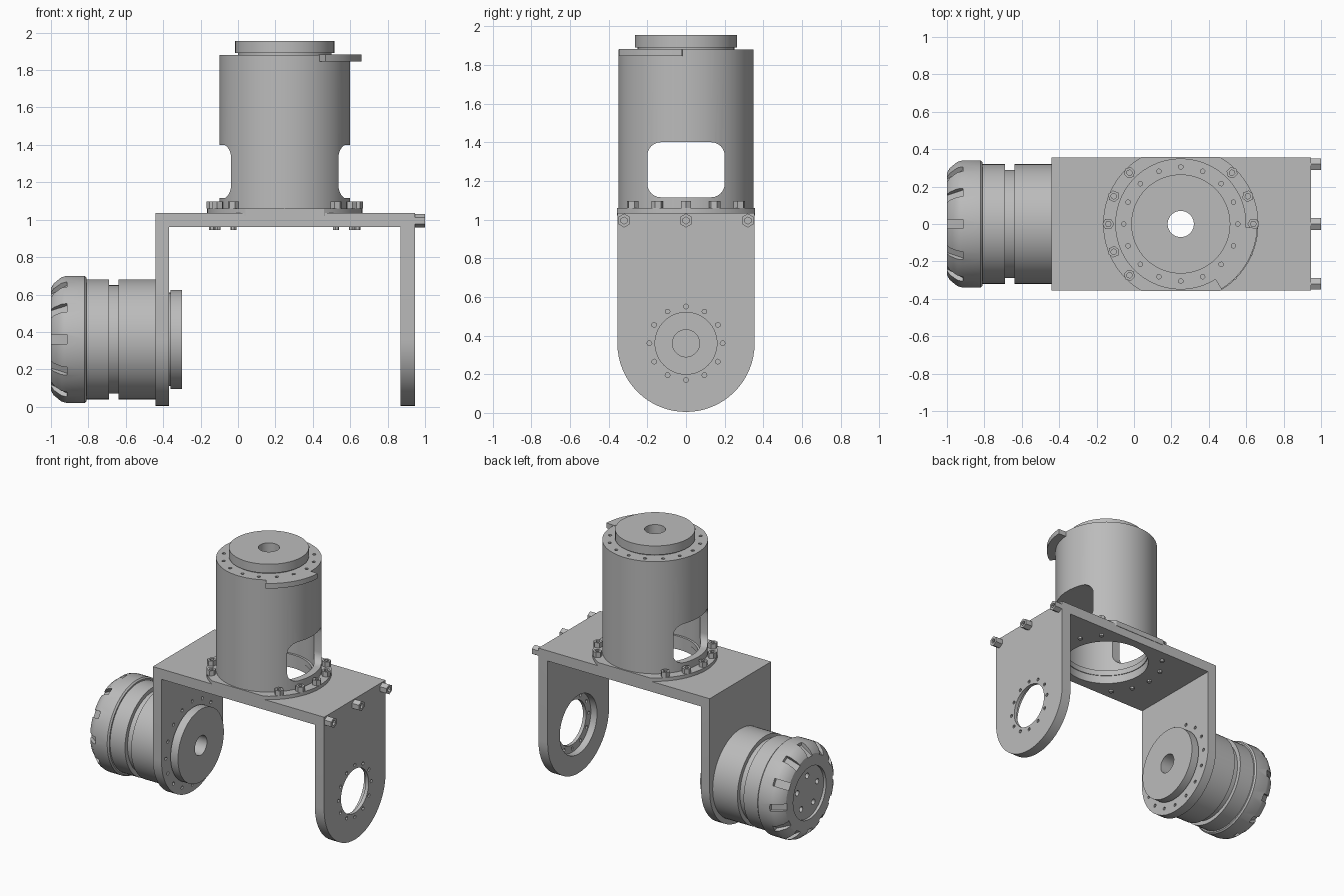
import bpy, bmesh, math
from mathutils import Matrix, Vector

if "Cube" in bpy.data.objects:
    bpy.data.objects.remove(bpy.data.objects["Cube"])

grey = bpy.data.materials.new("plain_grey")
grey.diffuse_color = (0.5, 0.5, 0.5, 1)
grey.use_nodes = True
grey.node_tree.nodes["Principled BSDF"].inputs["Base Color"].default_value = grey.diffuse_color

AX, TX = 0.36, 0.25            # height of the arm axis, x of the tower axis
TO_RIGHT = Matrix.Rotation(math.pi / 2, 4, 'Y')
TO_LEFT = Matrix.Rotation(-math.pi / 2, 4, 'Y')
ARM = Matrix.Translation((0, 0, AX))
TOWER = Matrix.Translation((TX, 0, 0))


def finish(bm, name):
    bmesh.ops.recalc_face_normals(bm, faces=bm.faces)
    mesh = bpy.data.meshes.new(name)
    bm.to_mesh(mesh)
    bm.free()
    mesh.materials.append(grey)
    ob = bpy.data.objects.new(name, mesh)
    bpy.context.collection.objects.link(ob)
    return ob


def lathe(name, profile, places, segs=64, closed=False):
    """Revolve (height, radius) points about local z, once per placement."""
    bm = bmesh.new()
    for m in places:
        vs = [bm.verts.new((r, 0, h)) for h, r in profile]
        es = [bm.edges.new(p) for p in zip(vs, vs[1:])]
        if closed:
            es.append(bm.edges.new((vs[-1], vs[0])))
        made = bmesh.ops.spin(bm, geom=vs + es, cent=(0, 0, 0), axis=(0, 0, 1),
                              angle=2 * math.pi, steps=segs, use_merge=False)
        new = [v for v in bm.verts if not v.tag]
        bmesh.ops.remove_doubles(bm, verts=new, dist=1e-5)
        new = [v for v in bm.verts if not v.tag]
        bmesh.ops.transform(bm, matrix=m, verts=new)
        for v in new:
            v.tag = True
    return finish(bm, name)


def prism(name, points, x0, x1, places=(Matrix(),)):
    """Extrude a (y, z) outline along x."""
    bm = bmesh.new()
    for m in places:
        f = bm.faces.new([bm.verts.new(m @ Vector((x0, y, z))) for y, z in points])
        ext = bmesh.ops.extrude_face_region(bm, geom=[f])
        shift = m.to_3x3() @ Vector((x1 - x0, 0, 0))
        bmesh.ops.translate(bm, vec=shift,
                            verts=[v for v in ext['geom'] if isinstance(v, bmesh.types.BMVert)])
    return finish(bm, name)


def box_outline(y0, y1, z0, z1):
    return [(y0, z0), (y1, z0), (y1, z1), (y0, z1)]


def rod(h0, h1, r):
    return [(h0, 0), (h0, r), (h1, r), (h1, 0)]


def ring(base, count, radius):
    return [base @ Matrix.Rotation(2 * math.pi * i / count, 4, 'Z')
            @ Matrix.Translation((radius, 0, 0)) for i in range(count)]


def cut(ob, *cutters):
    for c in cutters:
        mod = ob.modifiers.new("cut", 'BOOLEAN')
        mod.operation, mod.solver, mod.object = 'DIFFERENCE', 'EXACT', c
    ev = ob.evaluated_get(bpy.context.evaluated_depsgraph_get())
    mesh = bpy.data.meshes.new_from_object(ev)
    ob.modifiers.clear()
    ob.data = mesh
    for c in cutters:
        bpy.data.objects.remove(c)


# U-shaped bracket with rounded leg ends
arch = [(0.355 * math.cos(a), AX + 0.355 * math.sin(a))
        for a in [math.pi + math.pi * i / 32 for i in range(33)]]
bracket = prism("bracket", arch + [(0.355, 1.035), (-0.355, 1.035)], -0.44, 0.945)
cut(bracket,
    prism("gap", box_outline(-1, 1, -1, 0.96), -0.37, 0.87),
    lathe("plate_hole", rod(0.9, 1.1, 0.29), [TOWER]),
    lathe("bearing_hole", [(0.8, 0), (0.8, 0.215), (0.92, 0.215), (0.92, 0.16), (1, 0.16), (1, 0)],
          [ARM @ TO_RIGHT]),
    lathe("bearing_screw_holes", rod(0.9, 1, 0.013), ring(ARM @ TO_RIGHT, 12, 0.19), 6),
    lathe("motor_hole", rod(0.34, 0.5, 0.24), [ARM @ TO_LEFT]),
    lathe("motor_screw_holes", rod(0.35, 0.40, 0.013), ring(ARM @ TO_LEFT, 16, 0.305), 6))

# arm motor with hub disc and blind shaft hole
lathe("arm_motor", [(0.80, 0), (0.80, 0.07), (0.30, 0.07), (0.30, 0.265), (0.36, 0.265),
                    (0.36, 0.25), (0.44, 0.25), (0.44, 0.32), (0.64, 0.32), (0.64, 0.29),
                    (0.69, 0.29), (0.69, 0.32), (0.82, 0.32), (0.82, 0)], [ARM @ TO_LEFT])

# notched motor end cap with recessed face
cap = lathe("motor_cap", [(0.81, 0), (0.81, 0.33), (0.82, 0.34), (0.92, 0.34), (0.945, 0.333),
                          (0.985, 0.30), (1.0, 0.275), (1.0, 0.19), (0.98, 0.19), (0.98, 0)],
            [ARM @ TO_LEFT])
bm = bmesh.new()
for i in range(12):
    m = ARM @ Matrix.Rotation(math.pi * i / 6, 4, 'X')
    side = [[bm.verts.new(m @ Vector((x, y, r))) for x, r in
             ((-0.915, 0.4), (-0.915, 0.318), (-1.02, 0.25), (-1.02, 0.4))] for y in (-0.025, 0.025)]
    bm.faces.new(side[0])
    bm.faces.new(side[1])
    for k in range(4):
        n = (k + 1) % 4
        bm.faces.new((side[0][k], side[0][n], side[1][n], side[1][k]))
cut(cap, finish(bm, "notches"),
    lathe("cap_screw_holes", rod(0.95, 1.05, 0.02), ring(ARM @ TO_LEFT, 5, 0.12), 12))

# tower housing with a rounded window through both sides
tower = lathe("tower_housing", [(1.04, 0.35), (1.88, 0.35), (1.88, 0.07), (1.385, 0.07),
                                (1.385, 0.13), (1.40, 0.13), (1.40, 0.30), (1.04, 0.30)],
              [TOWER], 72, True)
corner = 0.07
window = []
for k, (cy, cz) in enumerate(((0.13, 1.33), (-0.13, 1.33), (-0.13, 1.185), (0.13, 1.185))):
    for i in range(7):
        a = math.pi / 2 * (k + i / 6)
        window.append((cy + corner * math.cos(a), cz + corner * math.sin(a)))
cut(tower, prism("window", window, -0.3, 0.9),
    lathe("top_screw_holes", rod(1.85, 1.9, 0.013), ring(TOWER, 16, 0.305), 6))

# output disc on top of the tower
lathe("top_disc", [(1.87, 0.25), (1.89, 0.25), (1.89, 0.265), (1.955, 0.265),
                   (1.955, 0.07), (1.87, 0.07)], [TOWER], 64, True)

# flange with flat front and back
flange = lathe("tower_flange", [(1.02, 0.285), (1.02, 0.415), (1.06, 0.415), (1.06, 0.285)],
               [TOWER], 72, True)
cut(flange, *[prism("flat", box_outline(y, y + 0.3, 0.9, 1.2), -0.4, 0.9) for y in (-0.658, 0.358)])

# curved stop tab near the tower top
bm = bmesh.new()
angles = [math.radians(-58 + 55 * i / 16) for i in range(17)]
pts = [(0.34, a) for a in angles] + [(0.41, a) for a in reversed(angles)]
f = bm.faces.new([bm.verts.new((TX + r * math.cos(a), r * math.sin(a), 1.845)) for r, a in pts])
ext = bmesh.ops.extrude_face_region(bm, geom=[f])
bmesh.ops.translate(bm, vec=(0, 0, 0.037),
                    verts=[v for v in ext['geom'] if isinstance(v, bmesh.types.BMVert)])
finish(bm, "stop_tab")


# hex socket bolts
def bolt_profile(tip, seat, top, r):
    return [(tip, 0), (tip, 0.016), (seat, 0.016), (seat, r), (top, r),
            (top, r * 0.5), (top - 0.02, r * 0.5), (top - 0.02, 0)]


spots = [TOWER @ Matrix.Rotation(math.radians(s + d), 4, 'Z') @ Matrix.Translation((0.388, 0, 0))
         for s in (0, 180) for d in (-45, -22.5, 0, 22.5, 45)]
lathe("flange_bolts", bolt_profile(0.945, 1.06, 1.097, 0.031), spots, 6)
lathe("side_bolts", bolt_profile(0.90, 0.945, 1.0, 0.036),
      [Matrix.Translation((0, y, 0.995)) @ TO_RIGHT for y in (-0.32, 0, 0.32)], 6)

# smooth shading with sharp edges kept
for ob in bpy.context.scene.objects:
    ob.select_set(True)
    bpy.context.view_layer.objects.active = ob
bpy.ops.object.shade_smooth_by_angle(angle=math.radians(30))
